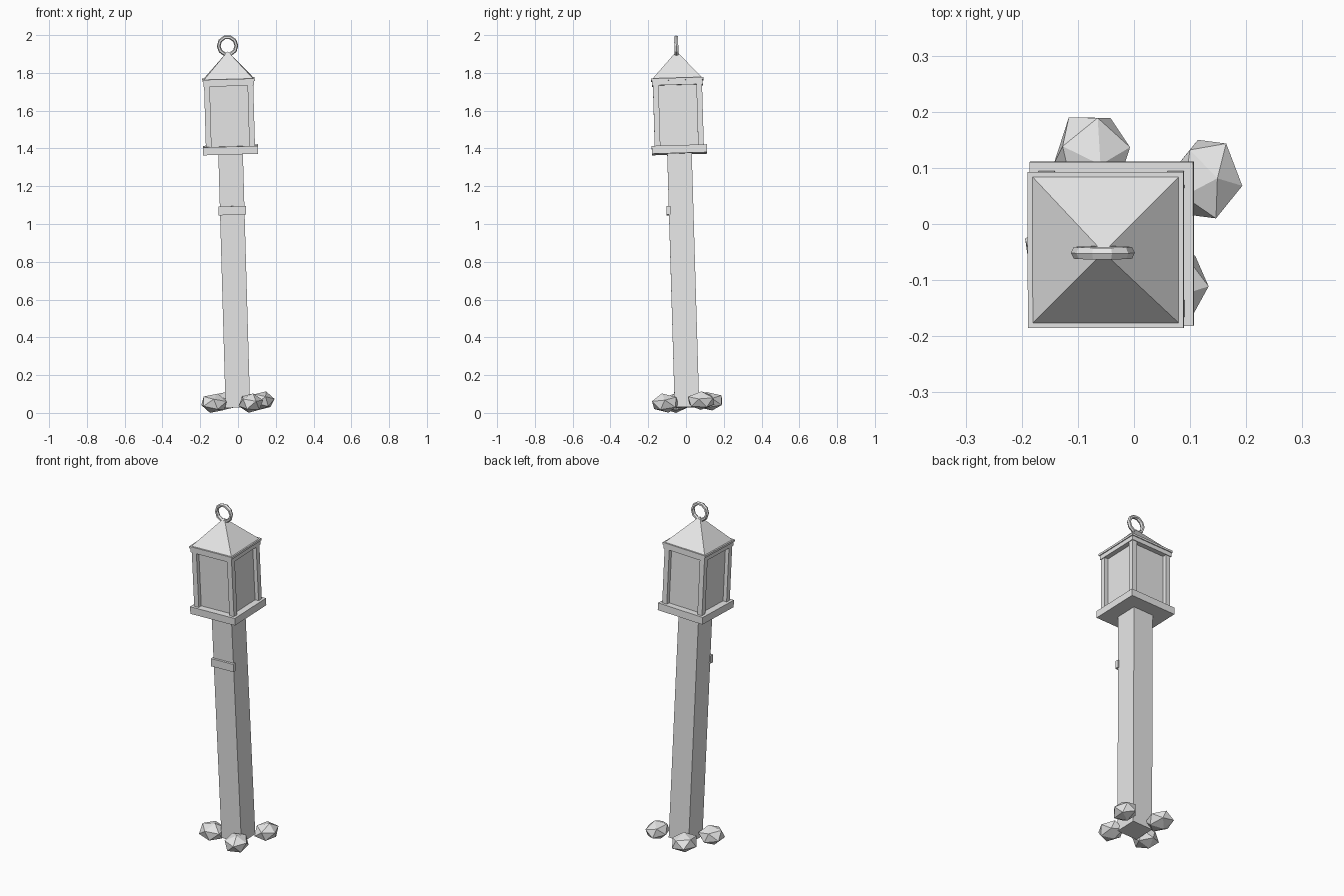
import bpy
import bmesh
import math
from mathutils import Matrix, Euler, Vector

if "Cube" in bpy.data.objects:
    bpy.data.objects.remove(bpy.data.objects["Cube"])

stone = bpy.data.materials.new("plain_grey")
stone.diffuse_color = (0.8, 0.8, 0.8, 1)
stone.use_nodes = True
stone.node_tree.nodes["Principled BSDF"].inputs["Base Color"].default_value = stone.diffuse_color

# The whole lantern post leans slightly to the left and to the front
LEAN = Matrix.Translation((0, 0.006, 0)) @ Euler((0.0295, -0.0285, 0)).to_matrix().to_4x4()


def finish(name, bm, matrix):
    bm.transform(matrix)
    bmesh.ops.recalc_face_normals(bm, faces=bm.faces[:])
    mesh = bpy.data.meshes.new(name)
    bm.to_mesh(mesh)
    bm.free()
    mesh.materials.append(stone)
    obj = bpy.data.objects.new(name, mesh)
    bpy.context.collection.objects.link(obj)
    return obj


def box(name, x, y, half_x, half_y, z0, z1):
    bm = bmesh.new()
    bmesh.ops.create_cube(bm, size=1)
    size = Matrix.Diagonal((2 * half_x, 2 * half_y, z1 - z0, 1))
    return finish(name, bm, LEAN @ Matrix.Translation((x, y, (z0 + z1) / 2)) @ size)


# Post and the small plate on its front
box("post", 0, 0, 0.065, 0.065, 0.03, 1.38)
box("post_plate", 0, -0.067, 0.073, 0.011, 1.051, 1.097)

# Lantern: base, glass, corner bars, top frame and eave
box("lantern_base", 0, 0, 0.146, 0.146, 1.373, 1.415)
box("lantern_glass", 0, 0, 0.107, 0.107, 1.41, 1.74)
for side_x, word_x in ((-1, "left"), (1, "right")):
    for side_y, word_y in ((-1, "front"), (1, "back")):
        box(f"corner_bar_{word_y}_{word_x}", side_x * 0.115, side_y * 0.115,
            0.015, 0.015, 1.41, 1.74)
box("lantern_top_frame", 0, 0, 0.134, 0.134, 1.735, 1.763)
box("roof_eave", 0, 0, 0.139, 0.139, 1.76, 1.772)

# Pyramid roof
bm = bmesh.new()
bmesh.ops.create_cone(bm, cap_ends=True, segments=4, radius1=0.131 * math.sqrt(2),
                      radius2=0, depth=0.145)
bmesh.ops.remove_doubles(bm, verts=bm.verts[:], dist=0.0001)
corner = min(bm.verts, key=lambda v: v.co.z)
turn = math.radians(45) - math.atan2(corner.co.y, corner.co.x)
finish("roof", bm, LEAN @ Matrix.Translation((0, 0, 1.8435)) @ Matrix.Rotation(turn, 4, 'Z'))

# Hanging ring: small hexagon section spun around the y axis
bm = bmesh.new()
section = [bm.verts.new((0.047 + 0.010 * math.cos(a), 0.012 * math.sin(a), 0))
           for a in (math.radians(60 * i) for i in range(6))]
edges = [bm.edges.new((section[i], section[(i + 1) % 6])) for i in range(6)]
bmesh.ops.spin(bm, geom=section + edges, cent=(0, 0, 0), axis=(0, 1, 0),
               angle=math.tau, steps=10)
bmesh.ops.remove_doubles(bm, verts=bm.verts[:], dist=0.0005)
finish("hanging_ring", bm, LEAN @ Matrix.Translation((0, 0, 1.945)))

# Rocks around the foot: name, centre, half sizes, turn
rocks = (
    ("rock_back", (-0.075, 0.122, 0.062), (0.068, 0.068, 0.049), 0.3),
    ("rock_right_back", (0.130, 0.080, 0.065), (0.063, 0.070, 0.049), 1.1),
    ("rock_right_front", (0.068, -0.110, 0.052), (0.065, 0.070, 0.051), 0.1),
    ("rock_left", (-0.127, -0.058, 0.051), (0.067, 0.068, 0.051), 0.8),
)
for name, centre, half, turn in rocks:
    bm = bmesh.new()
    bmesh.ops.create_icosphere(bm, subdivisions=1, radius=1)
    bm.transform(Euler((0.25, 0.15, turn)).to_matrix().to_4x4())
    # Stretch each rock to fill its half sizes
    reach = [max(abs(v.co[i]) for v in bm.verts) for i in range(3)]
    scale = Vector([half[i] / reach[i] for i in range(3)])
    finish(name, bm, Matrix.Translation(centre) @ Matrix.Diagonal(scale.to_4d()))
